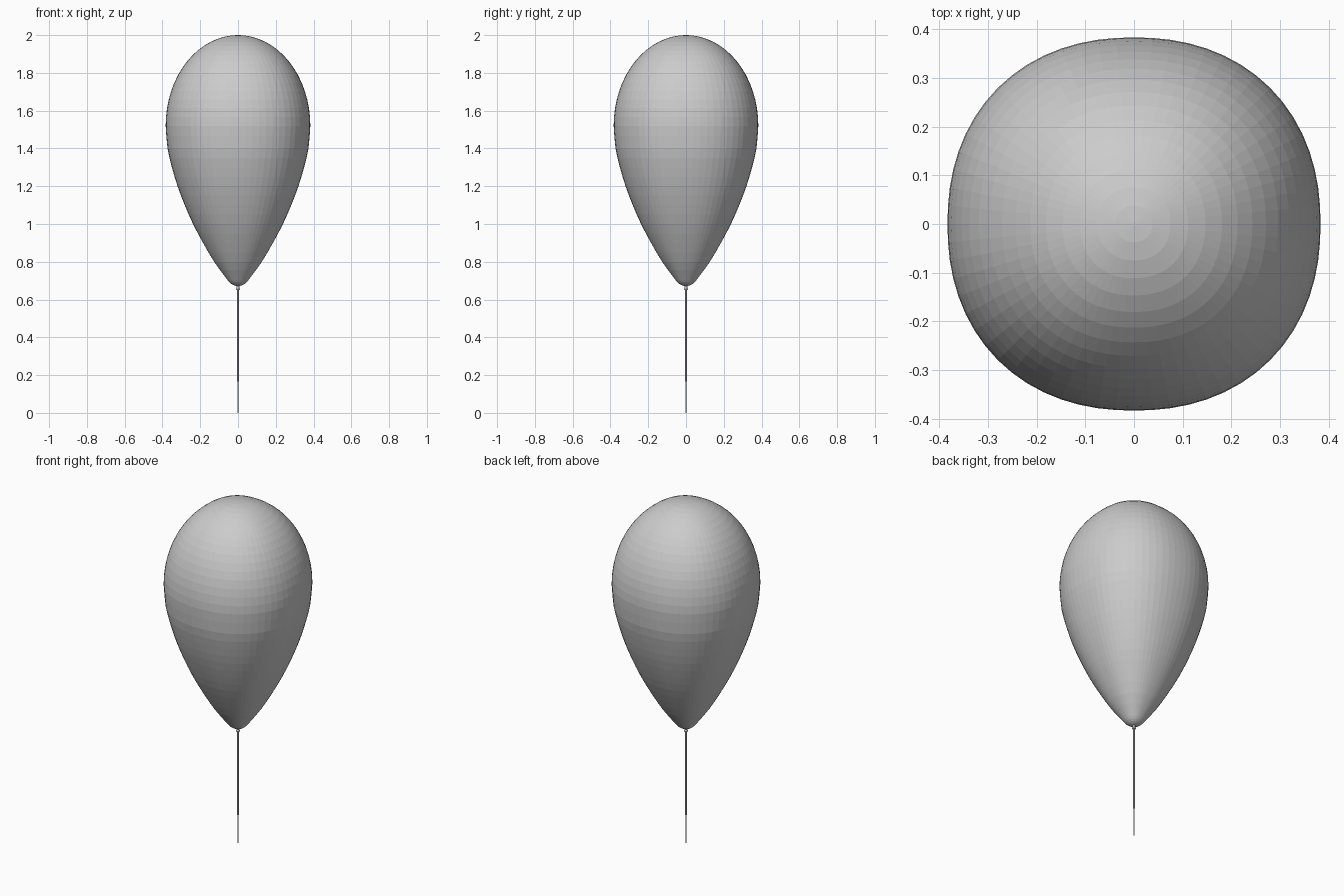
import bpy, bmesh, math

if "Cube" in bpy.data.objects:
    bpy.data.objects.remove(bpy.data.objects["Cube"])

grey = bpy.data.materials.new("plain grey")
grey.diffuse_color = (0.6, 0.6, 0.6, 1)
grey.use_nodes = True
grey.node_tree.nodes["Principled BSDF"].inputs["Base Color"].default_value = grey.diffuse_color


def section(w, n, power):
    """Rounded-square ring of half width w."""
    pts = []
    for i in range(n):
        a = 2 * math.pi * i / n
        c, s = math.cos(a), math.sin(a)
        r = w / (abs(c) ** power + abs(s) ** power) ** (1 / power)
        pts.append((r * c, r * s))
    return pts


def loft(name, profile, n, power=2.0):
    """Skin rings of (z, half width) from bottom to top and cap the ends."""
    bm = bmesh.new()
    rings = [[bm.verts.new((x, y, z)) for x, y in section(w, n, power)]
             for z, w in profile]
    for lo, hi in zip(rings, rings[1:]):
        for i in range(n):
            j = (i + 1) % n
            bm.faces.new((lo[i], lo[j], hi[j], hi[i]))
    bm.faces.new(rings[0][::-1])
    bm.faces.new(rings[-1])
    me = bpy.data.meshes.new(name)
    bm.to_mesh(me)
    bm.free()
    me.materials.append(grey)
    ob = bpy.data.objects.new(name, me)
    bpy.context.collection.objects.link(ob)
    return ob


def smooth_path(pts, steps):
    """Catmull-Rom interpolation through the profile points."""
    out = []
    for k in range(len(pts) - 1):
        p = [pts[max(0, min(len(pts) - 1, k + d))] for d in (-1, 0, 1, 2)]
        for s in range(steps):
            t = s / steps
            out.append(tuple(
                0.5 * (2 * p[1][c] + (p[2][c] - p[0][c]) * t
                       + (2 * p[0][c] - 5 * p[1][c] + 4 * p[2][c] - p[3][c]) * t * t
                       + (3 * p[1][c] - p[0][c] - 3 * p[2][c] + p[3][c]) * t ** 3)
                for c in (0, 1)))
    return out


# balloon body: tapering lower part, elliptical dome on top
taper = [(0.671, 0.005), (0.676, 0.023), (0.69, 0.044), (0.72, 0.068),
         (0.80, 0.126), (0.90, 0.185), (1.0, 0.238), (1.1, 0.282),
         (1.2, 0.320), (1.3, 0.350), (1.4, 0.373), (1.52, 0.383)]
dome = [(1.52 + 0.48 * math.sin(a), 0.383 * math.cos(a))
        for a in (math.pi / 2 * i / 16 for i in range(16))]
dome.append((2.0, 0.004))
loft("balloon", smooth_path(taper, 2) + dome, 64, 2.2)

# small knot under the balloon
loft("knot", [(0.65, 0.008), (0.656, 0.011), (0.664, 0.007), (0.675, 0.007)], 12)

# string, with a thinner tail
loft("string", [(0.165, 0.005), (0.675, 0.005)], 8)
loft("string_tail", [(0.0, 0.003), (0.17, 0.003)], 8)
